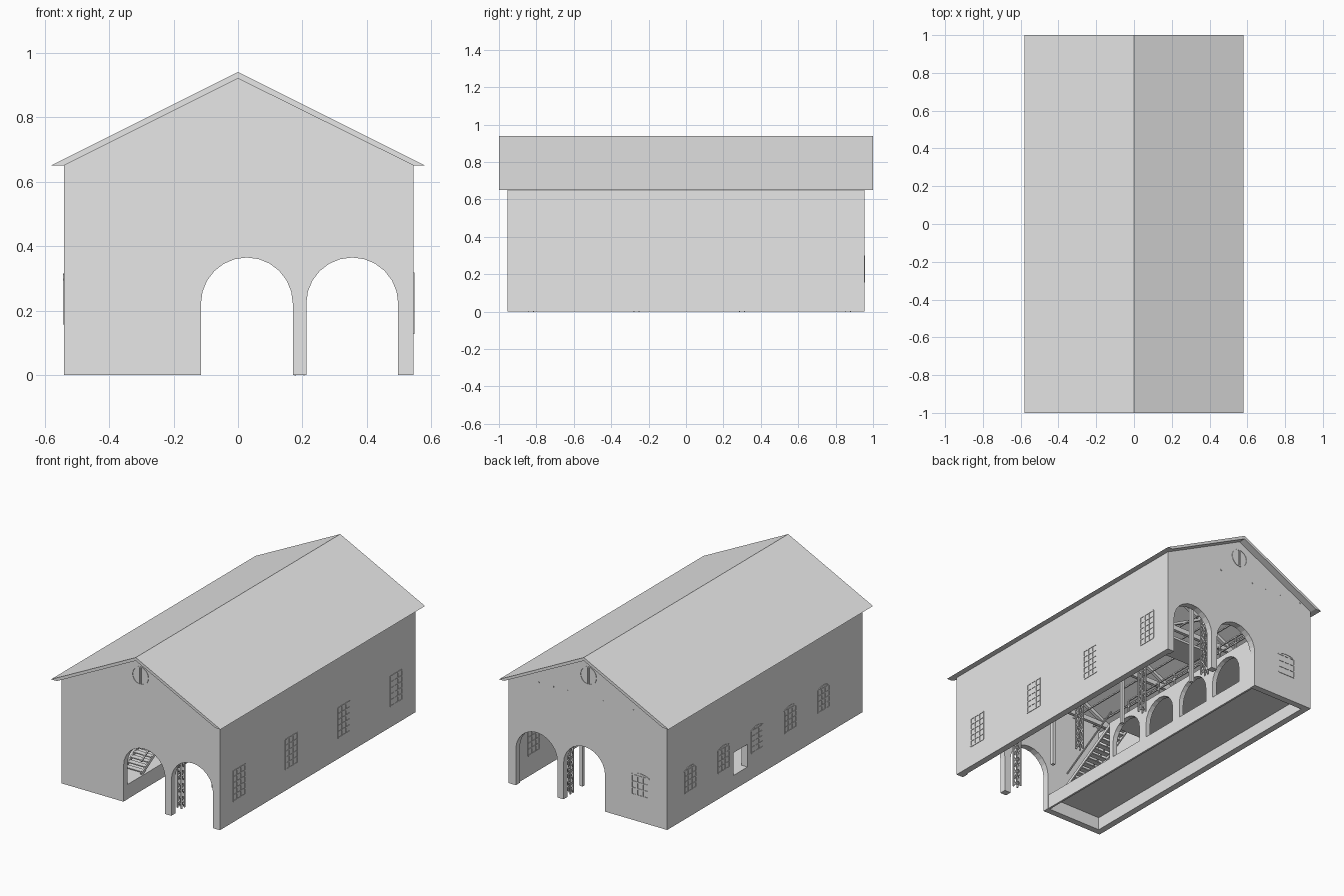
import bpy
import bmesh
import math
from mathutils import Vector, Matrix

cube = bpy.data.objects.get("Cube")
if cube:
    bpy.data.objects.remove(cube, do_unlink=True)

grey = bpy.data.materials.new("plain_grey")
grey.use_nodes = True
GREY = (0.8, 0.8, 0.8, 1)
grey.diffuse_color = GREY
grey.node_tree.nodes["Principled BSDF"].inputs["Base Color"].default_value = GREY

X, Y, Z = Vector((1, 0, 0)), Vector((0, 1, 0)), Vector((0, 0, 1))
LEFT, RIGHT, END, T = 0.545, -0.54, 0.955, 0.04   # wall faces and wall thickness
EAVE, RIDGE = 0.65, 0.92
FLOOR, GALLERY, EDGE = 0.09, 0.33, -0.117         # platform, upper floor, their edge


def finish(bm, name):
    bmesh.ops.recalc_face_normals(bm, faces=bm.faces)
    mesh = bpy.data.meshes.new(name)
    bm.to_mesh(mesh)
    bm.free()
    mesh.materials.append(grey)
    obj = bpy.data.objects.new(name, mesh)
    bpy.context.scene.collection.objects.link(obj)
    return obj


def bar(bm, p, q, n, w, d):
    """Box from p to q, d thick along n and w across."""
    p, q = Vector(p), Vector(q)
    z = (q - p).normalized()
    x = n.cross(z).normalized()
    y = z.cross(x)
    m = Matrix((x * w, y * d, q - p)).transposed().to_4x4()
    m.translation = (p + q) / 2
    bmesh.ops.create_cube(bm, size=1, matrix=m)


def box(bm, lo, hi):
    lo, hi = Vector(lo), Vector(hi)
    m = Matrix.Translation((lo + hi) / 2) @ Matrix.Diagonal((*(hi - lo), 1))
    bmesh.ops.create_cube(bm, size=1, matrix=m)


def slab(name, lo, hi):
    bm = bmesh.new()
    box(bm, lo, hi)
    return finish(bm, name)


def prism(name, outline, axis, start, end):
    """Extrude a (horizontal, z) outline along the x or y axis."""
    bm = bmesh.new()
    verts = [bm.verts.new((start, h, z) if axis is X else (h, start, z)) for h, z in outline]
    face = bm.faces.new(verts)
    new = bmesh.ops.extrude_face_region(bm, geom=[face])["geom"]
    bmesh.ops.translate(bm, vec=axis * (end - start),
                        verts=[v for v in new if isinstance(v, bmesh.types.BMVert)])
    return finish(bm, name)


def arch(a, b, base, spring, steps=12):
    """Opening outline from a to b, with a round head above the spring line."""
    c, r = (a + b) / 2, (b - a) / 2
    head = [(c - r * math.cos(math.pi * i / steps), spring + r * math.sin(math.pi * i / steps))
            for i in range(steps + 1)]
    return [(a, base)] + head + [(b, base)]


# Gable walls with two carriage arches each
gable = ([(RIGHT, 0)] + arch(-0.115, 0.17, 0, 0.222) + arch(0.212, 0.497, 0, 0.222)
         + [(LEFT, 0), (LEFT, EAVE), (0, RIDGE), (RIGHT, EAVE)])
prism("front_wall", gable, Y, -END, -END + T)
prism("back_wall", gable, Y, END - T, END)

# Long walls, the right one with a doorway
IN = END - T
slab("left_wall", (LEFT - T, -IN, 0), (LEFT, IN, EAVE))
D0, D1 = 0.17, 0.305
prism("right_wall", [(-IN, 0), (D0, 0), (D0, 0.23), (D1, 0.23), (D1, 0),
                     (IN, 0), (IN, EAVE), (-IN, EAVE)], X, RIGHT, RIGHT + T)
slab("door_sill", (RIGHT, D0, 0), (RIGHT + T, D1, FLOOR))

# Roof
prism("roof", [(-0.58, EAVE), (0, 0.94), (0.58, EAVE), (LEFT, EAVE), (0, RIDGE), (RIGHT, EAVE)],
      Y, -1, 1)


# Windows: glazing bars standing slightly proud of both wall faces
def window(name, centre, n, w, z0, z1, cols, rows, arched=False):
    bm = bmesh.new()
    c, u, d, t = Vector(centre), n.cross(Z), T + 0.006, 0.007
    for i in range(cols + 1):
        s = u * (w * (i / cols - 0.5))
        bar(bm, c + s + Z * z0, c + s + Z * z1, n, t, d)
    for j in range(rows + 1):
        h = Z * (z0 + (z1 - z0) * j / rows)
        bar(bm, c - u * w / 2 + h, c + u * w / 2 + h, n, t, d)
    if arched:
        pts = [c + u * w * 0.55 * k / 4 + Z * (z1 + 0.016 * (1 - (k / 4) ** 2))
               for k in range(-4, 5)]
        for p, q in zip(pts, pts[1:]):
            bar(bm, p, q, n, t, d)
    finish(bm, name)


for i in range(4):
    window(f"left_window_{i + 1}", (LEFT - T / 2, -0.768 + 0.512 * i, 0), X, 0.115, 0.13, 0.315, 3, 5)
for i in range(5):
    window(f"right_window_{i + 1}", (RIGHT + T / 2, -0.575 + 0.326 * i, 0), X, 0.11, 0.16, 0.295, 3, 4, True)
window("back_window", (-0.355, END - T / 2, 0), Y, 0.115, 0.16, 0.28, 3, 3, True)

# Round gable windows
for name, side in (("front", -1), ("back", 1)):
    bm = bmesh.new()
    c = Vector((0, side * (END - T / 2), 0.81))
    ring = [c + 0.054 * (X * math.cos(a) + Z * math.sin(a))
            for a in (math.tau * k / 24 for k in range(25))]
    for p, q in zip(ring, ring[1:]):
        bar(bm, p, q, Y, 0.006, T + 0.006)
    for s in (-0.005, 0.005):
        bar(bm, c + X * s - Z * 0.052, c + X * s + Z * 0.052, Y, 0.003, T + 0.006)
    finish(bm, name + "_round_window")

# Raised platform with its skirt
slab("platform_floor", (RIGHT + T, -IN, FLOOR - 0.01), (EDGE, IN, FLOOR))
slab("platform_skirt", (EDGE - 0.012, -IN, 0), (EDGE, IN, FLOOR - 0.01))

# Inner arcade carrying the gallery
outline = [(-0.36, FLOOR)]
for i in range(4):
    y = -0.21 + 0.3 * i
    outline += arch(y - 0.12, y + 0.12, FLOOR, 0.18, 10)
outline += [(IN, FLOOR), (IN, GALLERY - 0.015), (-0.36, GALLERY - 0.015)]
prism("arcade", outline, X, EDGE - 0.03, EDGE)
slab("gallery_floor", (RIGHT + T, -0.36, GALLERY - 0.015), (EDGE, IN, GALLERY))

# Gallery railing
bm = bmesh.new()
for i in range(9):
    y = -0.2 + 0.138 * i
    bar(bm, (EDGE - 0.01, y, GALLERY), (EDGE - 0.01, y, GALLERY + 0.08), X, 0.008, 0.008)
for h in (0.04, 0.08):
    bar(bm, (EDGE - 0.01, -0.2, GALLERY + h), (EDGE - 0.01, IN, GALLERY + h), X, 0.008, 0.008)
finish(bm, "gallery_railing")

# Stairs from platform to gallery
bm = bmesh.new()
STEPS, Y0, Y1 = 13, -0.76, -0.36
for i in range(STEPS):
    f = (i + 0.5) / STEPS
    y, z = Y0 + (Y1 - Y0) * f, FLOOR + (GALLERY - FLOOR) * (i + 1) / STEPS
    box(bm, (-0.25, y - 0.017, z - 0.006), (-0.13, y + 0.017, z))
for x in (-0.25, -0.13):
    for lift in (0, 0.08):
        bar(bm, (x, Y0, FLOOR + lift), (x, Y1, GALLERY + lift), X, 0.02 if lift == 0 else 0.008, 0.008)
finish(bm, "stairs")

# Lattice columns, each under a roof truss
for i, y in enumerate((-0.83, -0.265, 0.3, 0.865)):
    bm = bmesh.new()
    cx, r = 0.191, 0.014
    corners = [Vector((cx + r * a, y + r * b, 0)) for a, b in ((-1, -1), (1, -1), (1, 1), (-1, 1))]
    for k, c in enumerate(corners):
        d = corners[(k + 1) % 4]
        bar(bm, c, c + Z * EAVE, X, 0.008, 0.008)
        n = X if k % 2 else Y
        for j in range(16):
            a, b = (c, d) if j % 2 else (d, c)
            bar(bm, a + Z * 0.04 * j, b + Z * 0.04 * (j + 1), n, 0.005, 0.004)
    finish(bm, f"lattice_column_{i + 1}")
    bm = bmesh.new()
    bar(bm, (RIGHT + T, y, EAVE), (LEFT - T, y, EAVE), Y, 0.03, 0.02)
    bar(bm, (0, y, EAVE), (0, y, RIDGE - 0.01), Y, 0.02, 0.02)
    for s in (-1, 1):
        bar(bm, (0, y, EAVE), (s * 0.25, y, 0.78), Y, 0.015, 0.02)
        bar(bm, (s * 0.5, y, 0.655), (0, y, 0.905), Y, 0.02, 0.02)
        bar(bm, (0.191 + s * 0.12, y, EAVE), (0.191, y, 0.52), Y, 0.015, 0.015)
    finish(bm, f"roof_truss_{i + 1}")

# Plain posts and the beam they carry
for i, y in enumerate((-0.505, 0.12, 0.745)):
    slab(f"post_{i + 1}", (0.18, y - 0.01, 0), (0.2, y + 0.01, EAVE))
slab("centre_beam", (0.176, -IN, EAVE - 0.03), (0.206, IN, EAVE))

# Ceiling joists whose ends show on the back gable
bm = bmesh.new()
for x in (-0.46, -0.31, -0.2, -0.1, 0.14, 0.24, 0.34):
    box(bm, (x - 0.004, -IN, 0.675), (x + 0.004, END + 0.002, 0.683))
finish(bm, "ceiling_joists")

# Footbridge reaching from the gallery into the hall
slab("footbridge", (EDGE, 0.36, 0.4), (0.17, 0.54, 0.415))
